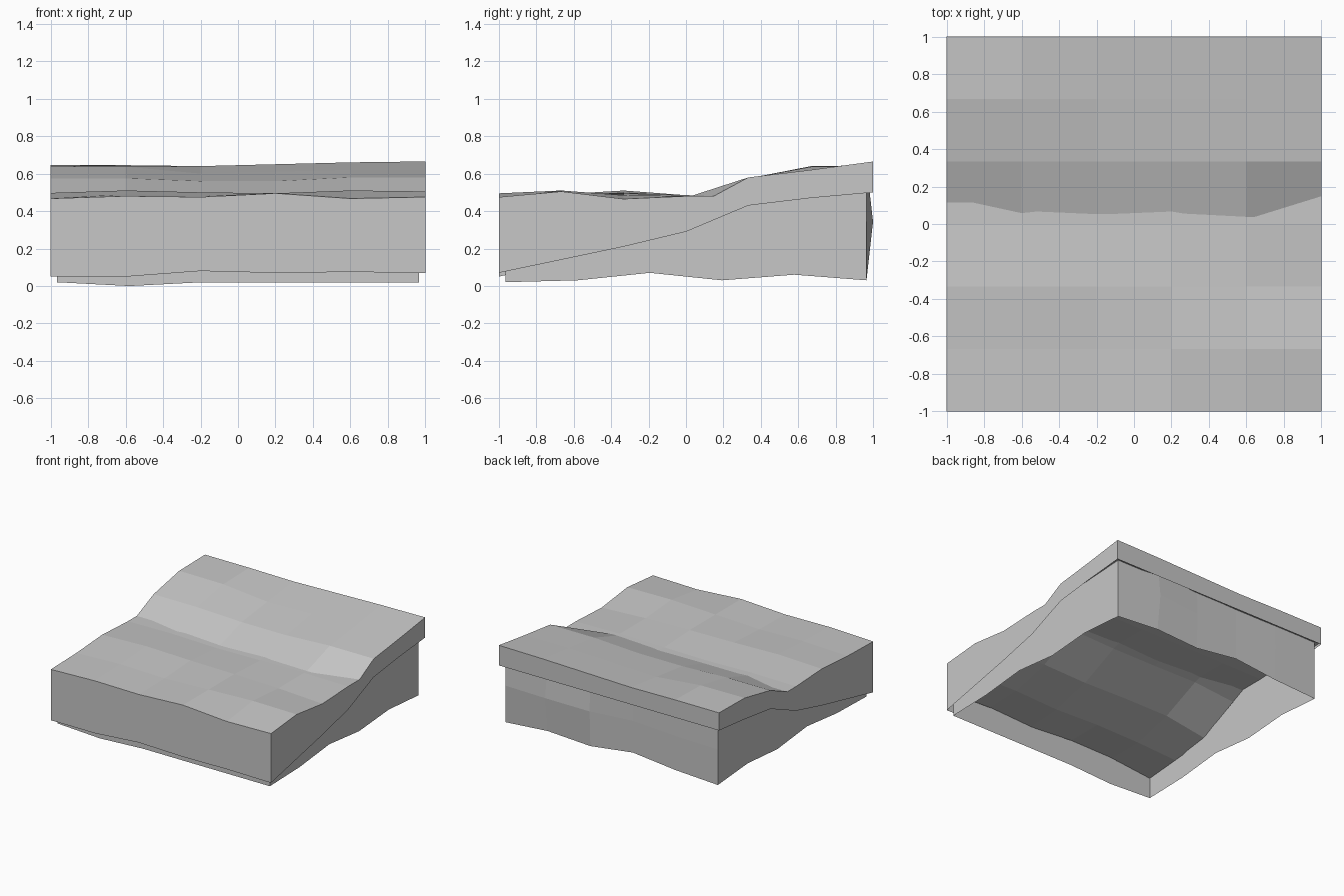
import bpy
import bmesh

old = bpy.data.objects.get("Cube")
if old:
    bpy.data.objects.remove(old, do_unlink=True)

stone = bpy.data.materials.new("stone grey")
grey = (0.57, 0.57, 0.57, 1)
stone.diffuse_color = grey
stone.use_nodes = True
stone.node_tree.nodes["Principled BSDF"].inputs["Base Color"].default_value = grey


def finish(name, bm):
    """Turn the bmesh into a flat-shaded object with the stone colour."""
    mesh = bpy.data.meshes.new(name)
    bm.to_mesh(mesh)
    bm.free()
    mesh.materials.append(stone)
    obj = bpy.data.objects.new(name, mesh)
    bpy.context.collection.objects.link(obj)
    return obj


def skirted_sheet(name, tops, lows):
    """Height grid starting at the front edge, with a skirt and no underside."""
    bm = bmesh.new()
    rows, cols = len(tops), len(tops[0])
    top = [[bm.verts.new((-1 + 0.4 * i, -1 + j / 3, tops[j][i]))
            for i in range(cols)] for j in range(rows)]
    for j in range(rows - 1):
        for i in range(cols - 1):
            bm.faces.new((top[j][i], top[j][i + 1],
                          top[j + 1][i + 1], top[j + 1][i]))
    # Walk the border anticlockwise and hang the skirt from it
    border = ([(0, i) for i in range(cols)]
              + [(j, cols - 1) for j in range(1, rows)]
              + [(rows - 1, i) for i in range(cols - 2, -1, -1)]
              + [(j, 0) for j in range(rows - 2, 0, -1)])
    hem = [bm.verts.new((top[j][i].co.x, top[j][i].co.y, lows[j][i]))
           for j, i in border]
    for k, (j, i) in enumerate(border):
        n = (k + 1) % len(border)
        nj, ni = border[n]
        bm.faces.new((hem[k], hem[n], top[nj][ni], top[j][i]))
    return finish(name, bm)


def heights(text):
    """Rows of heights written in thousandths."""
    return [[int(v) / 1000 for v in row.split()] for row in text.split("/")]


# Sloping ground that rises to the back
slope = (0.07, 0.14, 0.21, 0.29, 0.43, 0.47, 0.50)
ripple = (-0.02, -0.02, 0.01, 0, 0.005, 0)
skirt_low = [[s + r * (1 - j / 6) for r in ripple] for j, s in enumerate(slope)]
ramp_top = heights("190 235 240 210 230 210/215 235 240 225 240 230/"
                   "260 320 320 310 320 315/"
                   "430 465 460 460 472 400/575 575 560 560 580 580/"
                   "640 637 600 610 620 620/645 645 640 650 660 665")
skirted_sheet("sloping_ground", ramp_top, skirt_low)

# Level ground in front, running on beneath the sloping ground
ground_top = heights("467 480 475 495 467 475/475 490 480 495 510 505/"
                     "497 510 500 495 485 465/480 485 475 480 485 480")
ground_top += [[z] * 6 for z in (0.48, 0.5, 0.52)]
skirted_sheet("level_ground", ground_top, skirt_low)


# Open base: a ring of walls with a ragged lower edge, reaching the slope
def ramp_height(x, y):
    u, v = (x + 1) / 0.4, (y + 1) * 3
    i, j = min(int(u), 4), min(int(v), 5)
    u, v = u - i, v - j
    near, far = (r[i] * (1 - u) + r[i + 1] * u for r in ramp_top[j:j + 2])
    return near * (1 - v) + far * v


half = 0.965
steps = [half * (-1 + 0.4 * i) for i in range(6)]
side_low = (0.02, 0.03, 0.07, 0.03, 0.06, 0.03)
front_low = (0.02, 0.0, 0.02, 0.02, 0.02, 0.02)
back_low = (0.03, 0.05, 0.09, 0.04, 0.06, 0.03)
back_bulge = (0, 0.005, 0, 0.01, 0.035, 0)

ring = [(x, -half, z, 0) for x, z in zip(steps, front_low)]
ring += [(half, y, z, 0) for y, z in zip(steps[1:], side_low[1:])]
ring += list(zip(steps, [half] * 6, back_low, back_bulge))[-2::-1]
ring += [(-half, y, z, 0) for y, z in zip(steps, side_low)][-2:0:-1]

bm = bmesh.new()
columns = []
for x, y, low, bulge in ring:
    high = ramp_height(x, y) - 0.005
    middle = low + (high - low) * 0.48
    columns.append([bm.verts.new(p) for p in
                    ((x, y, low), (x, y + bulge, middle), (x, y, high))])
for k, c in enumerate(columns):
    d = columns[(k + 1) % len(columns)]
    for r in range(2):
        bm.faces.new((c[r], d[r], d[r + 1], c[r + 1]))
finish("base_walls", bm)
